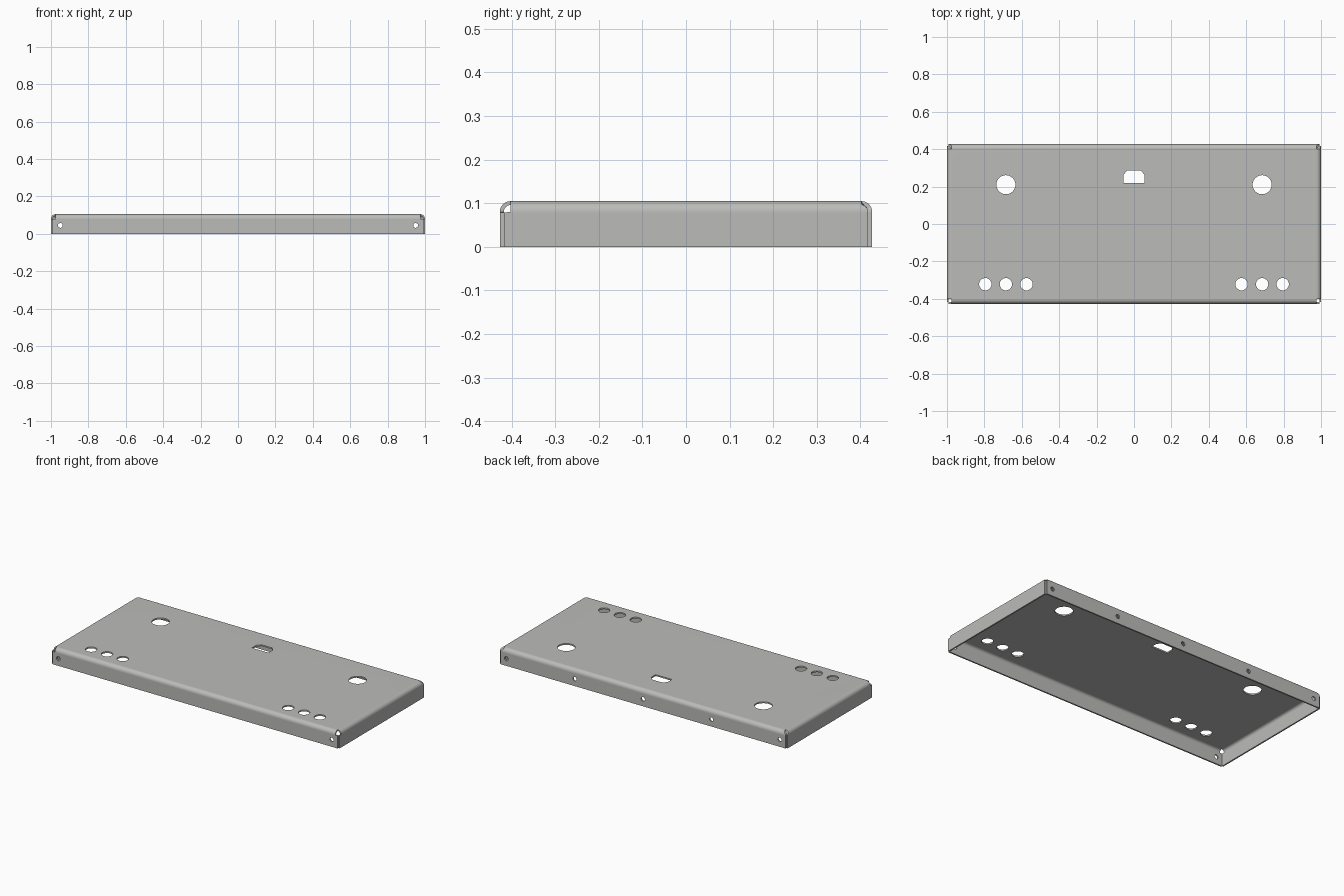
import bpy, bmesh
from math import sin, cos, pi, sqrt, radians

cube = bpy.data.objects.get("Cube")
if cube:
    bpy.data.objects.remove(cube)

# Sheet dimensions
X, Y = 0.975, 0.402            # flat part of the top, up to the bends
H, R, T = 0.105, 0.025, 0.009  # height, outer bend radius, thickness
BEND = H - R                   # height where the bend ends
STEPS = 8


def mitre(z):
    """Extra length of a bend that follows the neighbouring bend's inside."""
    r = R - T
    h = z - BEND
    return 0 if h >= r - 1e-5 else r if h <= 0 else sqrt(r * r - h * h)


def notch(z):
    """Square corner relief: the bend stops short, the flange below does not."""
    return 0 if z > BEND - 0.0005 else R - T


def add_flange(bm, half, end_a, end_b, place):
    """Bent flange; place(s, d, z) maps run, outward distance and height."""
    section = []
    for i in range(STEPS + 1):
        a = i / STEPS * pi / 2
        section.append([(r * sin(a), BEND + r * cos(a)) for r in (R, R - T)])
    for z in (BEND - 0.001, 0):
        section.append([(R, z), (R - T, z)])
    rows = []
    for outer, inner in section:
        rows.append([bm.verts.new(place(s, d, z)) for s, d, z in (
            (-half - end_a(outer[1]), *outer), (half + end_b(outer[1]), *outer),
            (half + end_b(inner[1]), *inner), (-half - end_a(inner[1]), *inner))])
    for p, q in zip(rows, rows[1:]):
        for k in range(4):
            n = (k + 1) % 4
            bm.faces.new((p[k], p[n], q[n], q[k]))
    bm.faces.new(rows[-1])


def add_prism(bm, outline, lo, hi, place):
    """Closed prism over an outline, between two depths."""
    a, b = [[bm.verts.new(place(u, v, w)) for u, v in outline] for w in (lo, hi)]
    bm.faces.new(a)
    bm.faces.new(b)
    for i in range(len(a)):
        j = (i + 1) % len(a)
        bm.faces.new((a[i], a[j], b[j], b[i]))


def circle(u, v, r, n=32):
    return [(u + r * cos(2 * pi * i / n), v + r * sin(2 * pi * i / n)) for i in range(n)]


def make_object(name, bm):
    bmesh.ops.recalc_face_normals(bm, faces=bm.faces)
    mesh = bpy.data.meshes.new(name)
    bm.to_mesh(mesh)
    bm.free()
    obj = bpy.data.objects.new(name, mesh)
    bpy.context.collection.objects.link(obj)
    return obj


# Top sheet and four bent flanges, welded into one skin
bm = bmesh.new()
for z in (H, H - T):
    bm.faces.new([bm.verts.new((x, y, z)) for x, y in ((-X, -Y), (X, -Y), (X, Y), (-X, Y))])
add_flange(bm, X, notch, notch, lambda s, d, z: (s, -Y - d, z))
add_flange(bm, X, mitre, mitre, lambda s, d, z: (s, Y + d, z))
for side in (-1, 1):
    add_flange(bm, Y, notch, mitre, lambda s, d, z: (side * (X + d), s, z))
bmesh.ops.remove_doubles(bm, verts=bm.verts, dist=1e-5)
panel = make_object("sheet_metal_panel", bm)

# Cutters: holes in the top and in the front and back flanges
cut = bmesh.new()
down = lambda u, v, w: (u, v, w)
across = lambda u, v, w: (u, w, v)
for side in (-1, 1):
    add_prism(cut, circle(side * 0.685, 0.21, 0.051), 0.07, 0.13, down)
    for x in (0.575, 0.685, 0.795):
        add_prism(cut, circle(side * x, -0.322, 0.033), 0.07, 0.13, down)
    add_prism(cut, circle(side * 0.95, 0.045, 0.013, 20), side * 0.39, side * 0.46, across)
    add_prism(cut, circle(-side * 0.95, 0.045, 0.013, 20), side * 0.39, side * 0.46, across)
for x in (-0.475, 0, 0.475):
    add_prism(cut, circle(x, 0.045, 0.013, 20), 0.39, 0.46, across)
slot = [(-0.057, 0.22), (0.057, 0.22), (0.057, 0.262), (0.037, 0.286),
        (-0.037, 0.286), (-0.057, 0.262)]
add_prism(cut, slot, 0.07, 0.13, down)
cutter = make_object("hole_cutter", cut)
cutter.hide_render = True

# Cut the holes, then drop the cutter
bpy.ops.object.select_all(action="DESELECT")
bpy.context.view_layer.objects.active = panel
panel.select_set(True)
mod = panel.modifiers.new("holes", "BOOLEAN")
mod.operation = "DIFFERENCE"
mod.solver = "EXACT"
mod.object = cutter
bpy.ops.object.modifier_apply(modifier=mod.name)
bpy.data.objects.remove(cutter)

# Grey metal, smooth bends and flat faces
grey = bpy.data.materials.new("grey_metal")
grey.use_nodes = True
colour = (0.5, 0.5, 0.49, 1)
grey.diffuse_color = colour
grey.node_tree.nodes["Principled BSDF"].inputs["Base Color"].default_value = colour
panel.data.materials.clear()
panel.data.materials.append(grey)
bpy.ops.object.shade_smooth_by_angle(angle=radians(30))
normals = panel.modifiers.new("flat_normals", "WEIGHTED_NORMAL")
normals.keep_sharp = True
